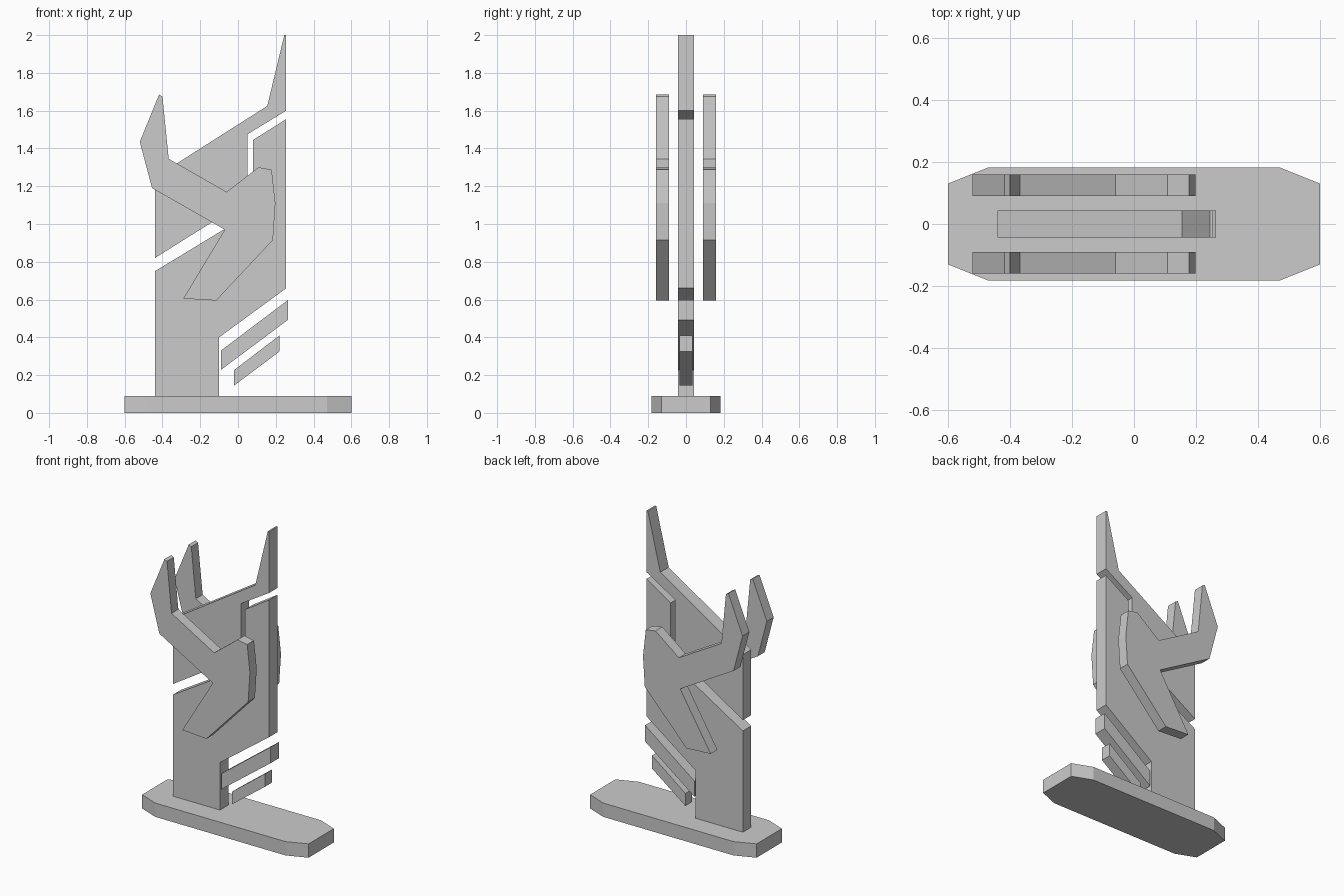
import bpy
import bmesh
from mathutils import Vector

cube = bpy.data.objects.get("Cube")
if cube:
    bpy.data.objects.remove(cube, do_unlink=True)

grey = bpy.data.materials.new("plain grey")
grey.use_nodes = True
colour = (0.6, 0.6, 0.6, 1)
grey.diffuse_color = colour
grey.node_tree.nodes["Principled BSDF"].inputs["Base Color"].default_value = colour


def slab(name, outline, low, high, upright=True):
    """Extrude an outline: (x, z) along y when upright, else (x, y) along z."""
    def point(a, b):
        return (a, low, b) if upright else (a, b, low)
    bm = bmesh.new()
    face = bm.faces.new([bm.verts.new(point(a, b)) for a, b in outline])
    result = bmesh.ops.extrude_face_region(bm, geom=[face])
    depth = high - low
    shift = Vector((0, depth, 0)) if upright else Vector((0, 0, depth))
    moved = [v for v in result["geom"] if isinstance(v, bmesh.types.BMVert)]
    bmesh.ops.translate(bm, verts=moved, vec=shift)
    bmesh.ops.recalc_face_normals(bm, faces=bm.faces)
    mesh = bpy.data.meshes.new(name)
    bm.to_mesh(mesh)
    bm.free()
    mesh.materials.append(grey)
    obj = bpy.data.objects.new(name, mesh)
    bpy.context.collection.objects.link(obj)
    return obj


# Base plate with clipped corners
slab("base", [(-0.6, -0.13), (-0.47, -0.182), (0.47, -0.182), (0.6, -0.13),
              (0.6, 0.13), (0.47, 0.182), (-0.47, 0.182), (-0.6, 0.13)],
     0, 0.09, upright=False)

# Central body, split in two by a stepped channel
T = 0.043
slab("lower_body", [(-0.44, 0.09), (-0.1, 0.09), (-0.1, 0.4), (0.255, 0.66),
                    (0.255, 1.555), (0.08, 1.445), (0.08, 1.065), (-0.44, 0.75)], -T, T)
slab("upper_body", [(-0.44, 0.82), (0.05, 1.127), (0.05, 1.475), (0.255, 1.6),
                    (0.255, 2.0), (0.245, 2.0), (0.155, 1.625), (-0.44, 1.247)], -T, T)

# Slanted strips under the body
slab("wide_strip", [(-0.09, 0.228), (0.265, 0.493), (0.265, 0.598), (-0.09, 0.33)], -T, T)
slab("narrow_strip", [(-0.02, 0.145), (0.22, 0.325), (0.22, 0.41), (-0.02, 0.227)],
     -0.035, 0.035)

# Matching angular arms on both sides
arm = [(-0.418, 1.685), (-0.4, 1.675), (-0.367, 1.345), (-0.06, 1.17), (0.108, 1.3),
       (0.178, 1.288), (0.198, 1.11), (0.185, 0.915), (-0.115, 0.595), (-0.29, 0.605),
       (-0.07, 0.97), (-0.455, 1.19), (-0.52, 1.435)]
slab("right_arm", arm, -0.16, -0.09)
slab("left_arm", arm, 0.09, 0.16)
